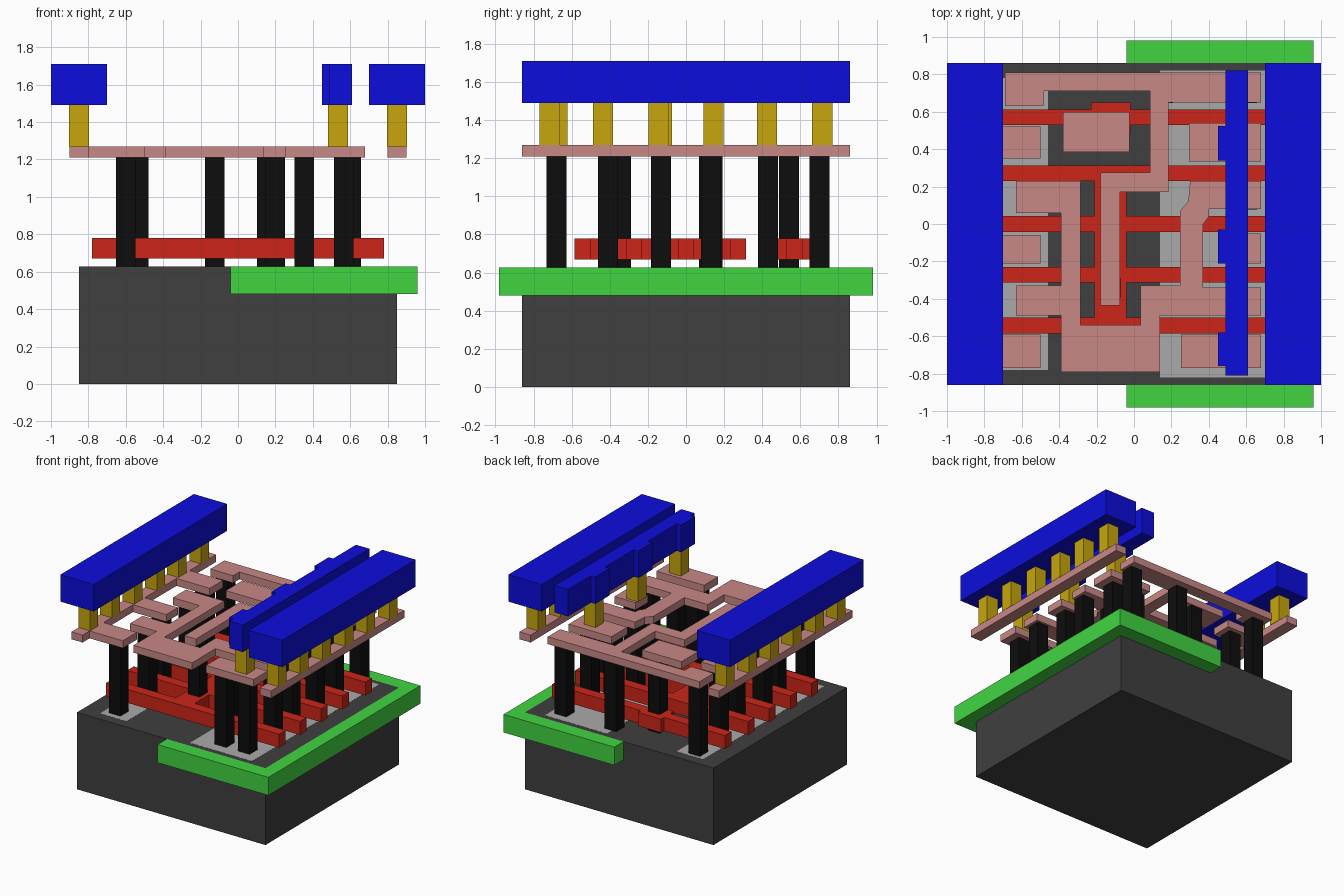
import bpy, bmesh

if "Cube" in bpy.data.objects:
    bpy.data.objects.remove(bpy.data.objects["Cube"])


def material(name, r, g, b):
    m = bpy.data.materials.new(name)
    m.diffuse_color = (r, g, b, 1)
    m.use_nodes = True
    m.node_tree.nodes["Principled BSDF"].inputs["Base Color"].default_value = m.diffuse_color
    return m


DARK = material("dark_silicon", .05, .05, .05)
LIGHT = material("doped_silicon", .4, .4, .4)
GREEN = material("well_green", .053, .665, .053)
RED = material("gate_red", .61, .019, .009)
BLACK = material("contact_black", .004, .004, .004)
PINK = material("metal_pink", .58, .25, .24)
GOLD = material("via_gold", .57, .38, .004)
BLUE = material("rail_blue", .004, .004, .72)


def prisms(name, outlines, z0, z1, mat):
    """Extrude flat outlines from z0 to z1 into one object."""
    bm = bmesh.new()
    for pts in outlines:
        face = bm.faces.new([bm.verts.new((x, y, z0)) for x, y in pts])
        top = bmesh.ops.extrude_face_region(bm, geom=[face])["geom"]
        bmesh.ops.translate(bm, vec=(0, 0, z1 - z0),
                            verts=[v for v in top if isinstance(v, bmesh.types.BMVert)])
    bmesh.ops.recalc_face_normals(bm, faces=bm.faces)
    me = bpy.data.meshes.new(name)
    bm.to_mesh(me)
    bm.free()
    me.materials.append(mat)
    ob = bpy.data.objects.new(name, me)
    bpy.context.collection.objects.link(ob)
    return ob


def rect(x0, x1, y0, y1):
    return [(x0, y0), (x1, y0), (x1, y1), (x0, y1)]


def square(x, y, s=.105):
    return rect(x - s / 2, x + s / 2, y - s / 2, y + s / 2)


# Substrate, surrounding well and doped areas
prisms("substrate", [rect(-.85, .85, -.86, .86)], 0, .627, DARK)
prisms("well", [[(-.04, -.98), (.96, -.98), (.96, .98), (-.04, .98),
                 (-.04, .86), (.85, .86), (.85, -.86), (-.04, -.86)]], .48, .627, GREEN)
prisms("doped_areas", [rect(-.7, -.46, -.78, .78), rect(.14, .7, -.82, .82)],
       .62, .628, LIGHT)

# Gate bars with a joining spine and a contact pad
gate_y = [-.543, -.272, 0, .272, .57]
gates = [rect(-.78, .78, y - .042, y + .042) for y in gate_y]
for a, b in zip(gate_y[:3], gate_y[1:4]):
    gates.append(rect(-.21, -.04, a + .042, b - .042))
gates += [rect(-.23, -.02, .612, .65), rect(-.23, -.02, .48, .528)]
prisms("gate_bars", gates, .67, .78, RED)

# Contact columns
spots = [(-.6, .7), (-.6, .43), (-.53, .12), (-.6, -.13), (-.53, -.41), (-.6, -.68),
         (-.125, .54), (-.125, -.34), (.155, .7), (.2, -.41),
         (.355, .43), (.355, .14), (.355, -.68),
         (.565, .43), (.565, -.13), (.565, -.68),
         (.605, .7), (.605, .13), (.605, -.41)]
prisms("contact_columns", [square(*s) for s in spots], .627, 1.21, BLACK)

# Lower metal: left rail with tabs
comb = [(-.9, .86), (-.9, -.86), (-.8, -.86)]
for y0, y1 in [(-.77, -.59), (-.21, -.06), (.35, .52)]:
    comb += [(-.8, y0), (-.5, y0), (-.5, y1), (-.8, y1)]
comb.append((-.8, .86))
prisms("lower_left_rail", [comb], 1.21, 1.27, PINK)
prisms("lower_right_rail", [rect(.8, .9, -.86, .86)], 1.21, 1.27, PINK)

# Lower metal: winding tracks and pads
front_track = [(-.63, .23), (-.63, .06), (-.39, .06), (-.39, -.33), (-.63, -.33),
               (-.63, -.49), (-.39, -.49), (-.39, -.79), (.14, -.79), (.14, -.49),
               (.68, -.49), (.68, -.34), (.37, -.34), (.37, 0), (.4, .04), (.4, .08),
               (.68, .08), (.68, .23), (.3, .23), (.29, .12), (.245, .07),
               (.245, -.33), (.035, -.33), (.035, -.54), (-.285, -.54), (-.285, .23)]
back_track = [(-.69, .81), (-.69, .63), (-.485, .63), (-.485, .71), (.085, .71),
              (.085, .275), (-.18, .275), (-.18, -.435), (-.075, -.435), (-.075, .17),
              (.185, .17), (.185, .65), (.68, .65), (.68, .81)]
prisms("front_track", [front_track], 1.21, 1.27, PINK)
prisms("back_track", [back_track], 1.21, 1.27, PINK)
prisms("metal_pads", [rect(-.38, -.025, .385, .6), rect(.295, .68, .335, .54),
                      rect(.49, .68, -.21, -.05), rect(.25, .68, -.77, -.59)],
       1.21, 1.27, PINK)

# Vias between the metal layers
vias = [square(x, y) for x in (-.85, .85)
        for y in (-.715, -.435, -.145, .145, .425, .715)]
vias += [square(.535, y) for y in (-.675, -.125, .425)]
prisms("vias", vias, 1.27, 1.49, GOLD)

# Upper rails and notched strap
for side, x in (("left", -.85), ("right", .85)):
    prisms(f"upper_{side}_rail", [rect(x - .15, x + .15, -.86, .86)], 1.49, 1.71, BLUE)
strap = [(.49, .82), (.61, .82), (.61, -.81), (.49, -.81)]
for y0, y1 in [(-.76, -.58), (-.21, -.03), (.34, .525)]:
    strap += [(.49, y0), (.45, y0), (.45, y1), (.49, y1)]
prisms("upper_strap", [strap], 1.49, 1.71, BLUE)
